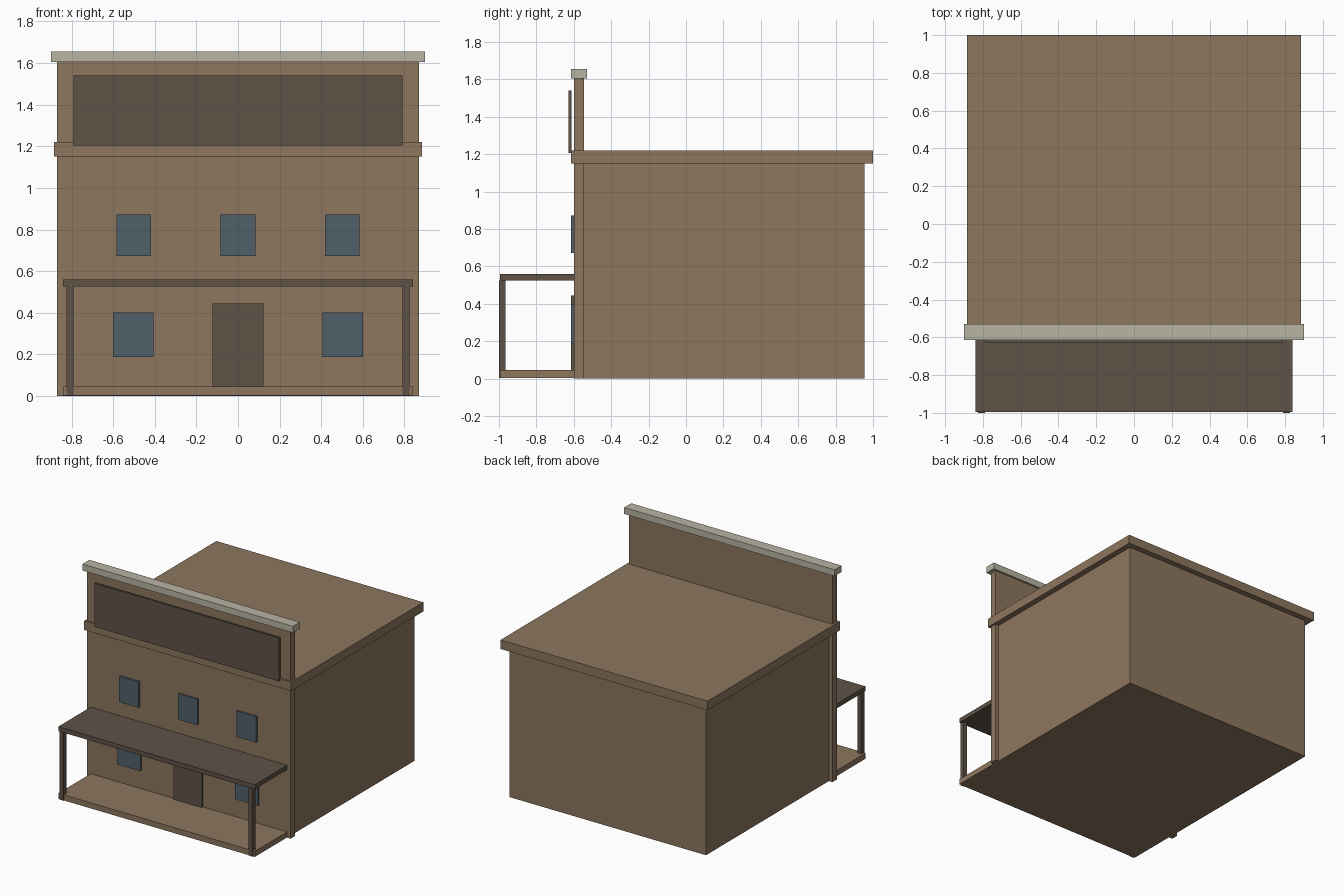
import bpy

cube = bpy.data.objects.get("Cube")
if cube:
    bpy.data.objects.remove(cube, do_unlink=True)


def material(name, rgb):
    m = bpy.data.materials.new(name)
    m.use_nodes = True
    m.diffuse_color = (*rgb, 1)
    m.node_tree.nodes["Principled BSDF"].inputs["Base Color"].default_value = (*rgb, 1)
    return m


wood = material("brown wood", (0.266, 0.181, 0.112))
dark = material("dark wood", (0.112, 0.084, 0.061))
trim = material("pale trim", (0.479, 0.451, 0.361))
glass = material("blue glass", (0.08, 0.117, 0.144))


def box(name, x, y, z, mat):
    """Box spanning the (min, max) pairs x, y and z."""
    bpy.ops.mesh.primitive_cube_add(size=1)
    ob = bpy.context.object
    ob.name = name
    for v in ob.data.vertices:
        for i, (lo, hi) in enumerate((x, y, z)):
            v.co[i] = hi if v.co[i] > 0 else lo
    ob.data.materials.append(mat)
    return ob


def wide(half):
    return (-half, half)


# Building shell, roof slab and tall false front
FRONT = -0.6
box("building_body", wide(0.84), (-0.55, 0.955), (0, 1.15), wood)
box("roof_slab", wide(0.885), (-0.615, 1), (1.15, 1.22), wood)
box("false_front", wide(0.87), (FRONT, -0.545), (0, 1.605), wood)
box("front_cap", wide(0.9), (-0.615, -0.53), (1.605, 1.655), trim)
box("blank_sign_board", wide(0.79), (-0.627, -0.612), (1.205, 1.54), dark)

# Porch
box("porch_floor", wide(0.84), (-0.995, FRONT), (0.002, 0.045), wood)
box("porch_roof", wide(0.84), (-0.995, FRONT), (0.525, 0.56), dark)
for side, s in (("left", 1), ("right", -1)):
    box(f"porch_post_{side}", sorted((s * 0.79, s * 0.825)),
        (-1, -0.965), (0.002, 0.525), dark)

# Door and windows
PANE = (-0.615, FRONT)
box("front_door", wide(0.122), PANE, (0.045, 0.445), dark)
for side, s in (("left", 1), ("right", -1)):
    box(f"lower_window_{side}", sorted((s * 0.405, s * 0.6)), PANE, (0.187, 0.4), glass)
for side, cx in (("left", 0.502), ("middle", 0), ("right", -0.502)):
    box(f"upper_window_{side}", (cx - 0.083, cx + 0.083), PANE, (0.672, 0.872), glass)
